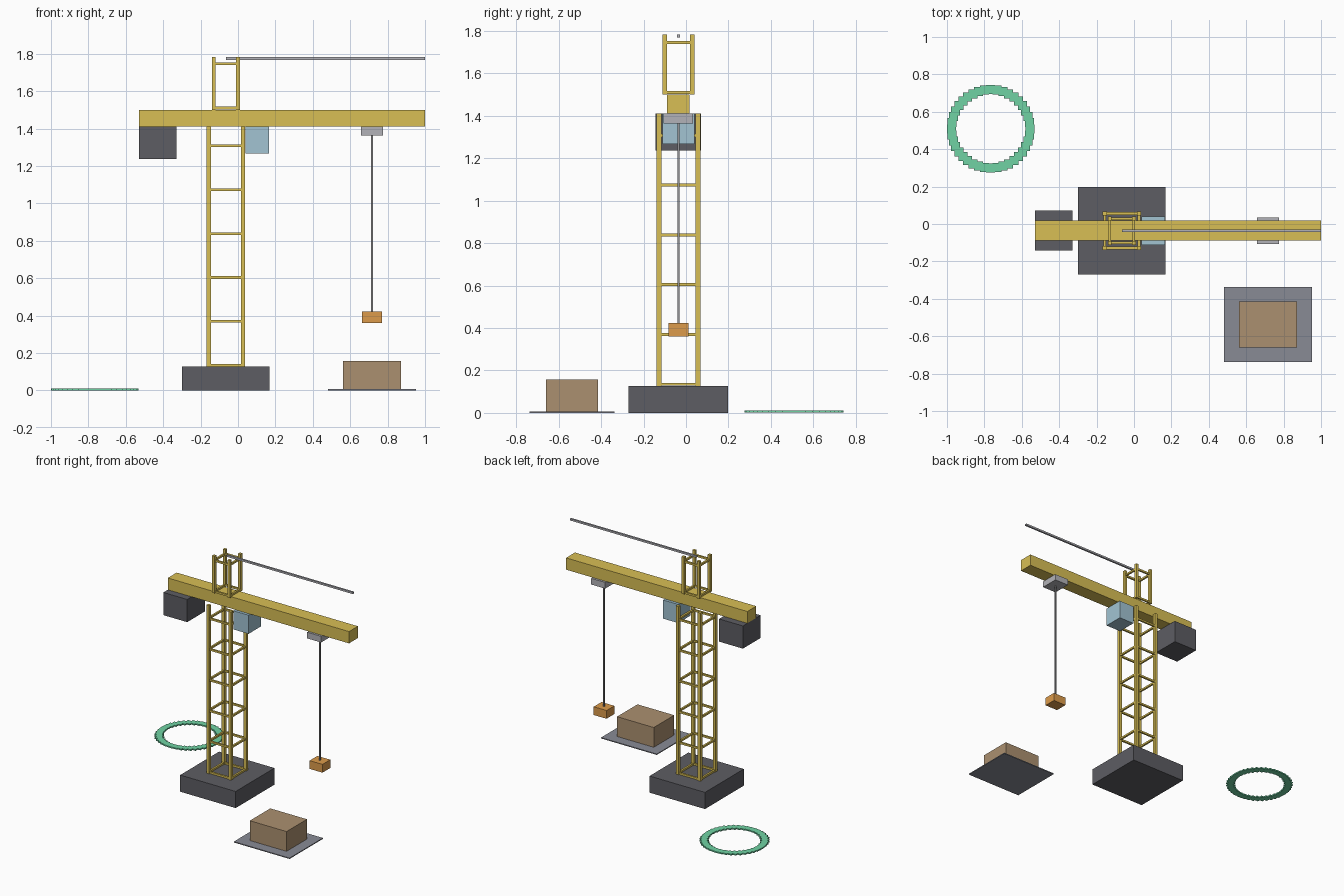
import bpy, bmesh, math
from mathutils import Matrix, Vector

if "Cube" in bpy.data.objects:
    bpy.data.objects.remove(bpy.data.objects["Cube"])

CX, CY = -0.065, -0.036     # tower axis
HX = 0.717                  # trolley / hook line


def material(name, rgb):
    m = bpy.data.materials.new(name)
    m.diffuse_color = (*rgb, 1)
    m.use_nodes = True
    m.node_tree.nodes["Principled BSDF"].inputs["Base Color"].default_value = m.diffuse_color
    return m


YELLOW = material("yellow_paint", (0.69, 0.52, 0.09))
DARK = material("dark_concrete", (0.11, 0.11, 0.125))
GLASS = material("cab_blue", (0.36, 0.55, 0.65))
STEEL = material("light_steel", (0.45, 0.45, 0.48))
CABLE = material("cable_steel", (0.30, 0.30, 0.31))
ORANGE = material("hook_orange", (0.72, 0.33, 0.07))
WOOD = material("crate_brown", (0.41, 0.28, 0.16))
PAD = material("pad_grey", (0.25, 0.26, 0.30))
GREEN = material("marker_green", (0.16, 0.65, 0.37))


def boxes(name, mat, items):
    """One object from a list of (centre, size) boxes."""
    bm = bmesh.new()
    for c, s in items:
        bmesh.ops.create_cube(bm, size=1, matrix=Matrix.Translation(c) @ Matrix.Diagonal((*s, 1)))
    me = bpy.data.meshes.new(name)
    bm.to_mesh(me)
    bm.free()
    me.materials.append(mat)
    ob = bpy.data.objects.new(name, me)
    bpy.context.collection.objects.link(ob)
    return ob


def block(name, mat, x, y, z):
    """A box given by its (min, max) ranges."""
    r = (x, y, z)
    boxes(name, mat, [(Vector([(a + b) / 2 for a, b in r]), [b - a for a, b in r])])


def around(y, half):
    return (y - half, y + half)


def lattice(name, width, z0, z1, leg, rung, levels):
    """Four legs with square rings of rungs between them."""
    h = (width - leg) / 2
    span = width - 2 * leg
    legs = [((CX + sx * h, CY + sy * h, (z0 + z1) / 2), (leg, leg, z1 - z0))
            for sx in (-1, 1) for sy in (-1, 1)]
    rungs = []
    for z in levels:
        for s in (-1, 1):
            rungs.append(((CX, CY + s * h, z), (span, rung, rung)))
            rungs.append(((CX + s * h, CY, z), (rung, span, rung)))
    boxes(name + "_legs", YELLOW, legs)
    boxes(name + "_rungs", YELLOW, rungs)


# Base and lattice mast
block("base", DARK, around(CX, 0.234), around(CY, 0.234), (0, 0.127))
lattice("mast", 0.207, 0.127, 1.41, 0.023, 0.014, [0.135 + 0.2345 * i for i in range(6)])

# Jib, top frame and tie bar
block("jib", YELLOW, (-0.53, 1.0), around(CY, 0.0535), (1.41, 1.50))
lattice("top_frame", 0.15, 1.50, 1.784, 0.021, 0.014, [1.51, 1.746])
block("tie_bar", STEEL, (CX, 1.0), around(CY, 0.007), (1.768, 1.782))

# Counterweight and cab
block("counterweight", DARK, (-0.53, -0.329), around(CY, 0.107), (1.237, 1.41))
block("cab", GLASS, (0.039, 0.167), around(CY, 0.075), (1.268, 1.41))

# Trolley, cable and hook block
block("trolley", STEEL, around(HX, 0.059), around(CY, 0.07), (1.363, 1.41))
block("cable", CABLE, around(HX, 0.005), around(CY, 0.005), (0.423, 1.363))
block("hook_block", ORANGE, around(HX, 0.054), around(CY, 0.047), (0.36, 0.423))

# Loading pad with crate
block("loading_pad", PAD, around(HX, 0.235), around(-0.537, 0.201), (0, 0.007))
block("crate", WOOD, around(HX, 0.155), around(-0.537, 0.123), (0.007, 0.158))

# Ground ring made of square tiles
N, R, T = 40, 0.210, 0.048
boxes("ground_ring", GREEN, [
    ((-0.766 + R * math.cos(a), 0.509 + R * math.sin(a), 0.006), (T, T, 0.010))
    for a in (2 * math.pi * i / N for i in range(N))])
